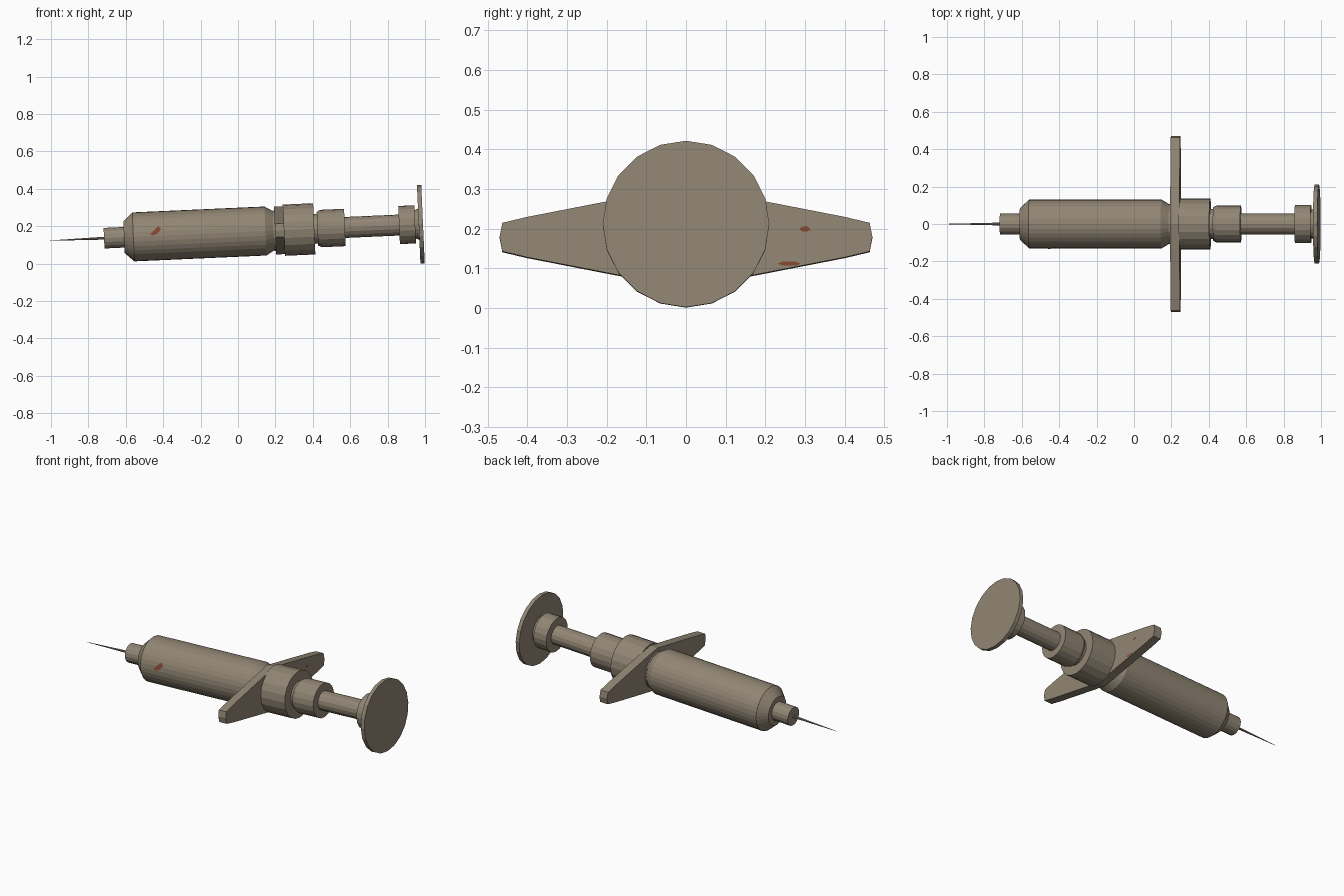
import bpy, bmesh, math
from mathutils import Matrix

if "Cube" in bpy.data.objects:
    bpy.data.objects.remove(bpy.data.objects["Cube"])

# whole model leans slightly, resting on the thumb disc
TILT = Matrix.Translation((0, 0, 0.1675)) @ Matrix.Rotation(-0.0445, 4, 'Y')


def material(name, rgb):
    m = bpy.data.materials.new(name)
    m.diffuse_color = (*rgb, 1)
    m.use_nodes = True
    m.node_tree.nodes["Principled BSDF"].inputs["Base Color"].default_value = m.diffuse_color
    return m


METAL = material("dull_brown_metal", (0.285, 0.238, 0.175))
RED = material("dried_red", (0.23, 0.065, 0.03))


def finish(name, bm, mat, fix_normals=True):
    if fix_normals:
        bmesh.ops.recalc_face_normals(bm, faces=bm.faces)
    me = bpy.data.meshes.new(name)
    bm.to_mesh(me)
    bm.free()
    me.materials.append(mat)
    ob = bpy.data.objects.new(name, me)
    ob.matrix_world = TILT
    bpy.context.collection.objects.link(ob)
    return ob


def lathe(name, profile, sides):
    """Closed solid of revolution about the x axis from (x, radius) pairs."""
    bm = bmesh.new()
    rings = []
    for x, r in profile:
        rings.append([bm.verts.new((x, r * math.sin(2 * math.pi * i / sides),
                                    r * math.cos(2 * math.pi * i / sides)))
                      for i in range(sides)])
    for a, b in zip(rings, rings[1:]):
        for i in range(sides):
            j = (i + 1) % sides
            bm.faces.new((a[i], a[j], b[j], b[i]))
    bm.faces.new(rings[0])
    bm.faces.new(rings[-1])
    return finish(name, bm, METAL)


# turned parts from needle tip to thumb disc
lathe("needle", [(-1.005, 0.001), (-0.70, 0.008)], 8)
lathe("needle_hub", [(-0.717, 0.055), (-0.59, 0.055)], 16)
lathe("barrel", [(-0.61, 0.085), (-0.56, 0.131), (0.147, 0.131), (0.198, 0.1)], 32)
lathe("barrel_neck", [(0.19, 0.108), (0.26, 0.108)], 16)
lathe("collar", [(0.245, 0.137), (0.408, 0.137)], 20)
lathe("rear_neck", [(0.40, 0.08), (0.45, 0.08)], 20)
lathe("rear_ring", [(0.425, 0.09), (0.445, 0.1), (0.572, 0.1)], 20)
lathe("plunger_rod", [(0.56, 0.056), (0.88, 0.056)], 16)
lathe("plunger_cap", [(0.862, 0.102), (0.948, 0.102)], 20)
lathe("plunger_flare", [(0.94, 0.072), (0.97, 0.085)], 20)
lathe("thumb_disc", [(0.967, 0.21), (0.99, 0.21)], 20)

# finger wings, one per side
half = [(0.0, 0.128), (0.2, 0.09), (0.4, 0.051), (0.463, 0.036), (0.47, 0.0)]
outline = half + [(y, -z) for y, z in reversed(half[:-1])]
for side, label in ((1, "back"), (-1, "front")):
    bm = bmesh.new()
    base = bm.faces.new([bm.verts.new((0.198, side * y, z)) for y, z in outline])
    ext = bmesh.ops.extrude_face_region(bm, geom=[base])
    for v in ext["geom"]:
        if isinstance(v, bmesh.types.BMVert):
            v.co.x = 0.248
    finish("finger_wing_" + label, bm, METAL)

# small stain wrapped on the front of the barrel
bm = bmesh.new()
stain = [(-0.47, 0.012), (-0.455, 0.002), (-0.43, 0.012), (-0.41, 0.036),
         (-0.425, 0.052), (-0.445, 0.034)]
bm.faces.new([bm.verts.new((x, -math.sqrt(0.1325 ** 2 - z * z), z)) for x, z in stain])
finish("barrel_stain", bm, RED, False)

# small stains on the rear face of the back wing
bm = bmesh.new()
for cy, cz, ry, rz in ((0.26, -0.067, 0.03, 0.006), (0.30, 0.02, 0.014, 0.007)):
    bm.faces.new([bm.verts.new((0.2488, cy + ry * math.cos(a), cz + rz * math.sin(a)))
                  for a in (k * math.pi / 3 for k in range(6))])
finish("wing_stains", bm, RED, False)
